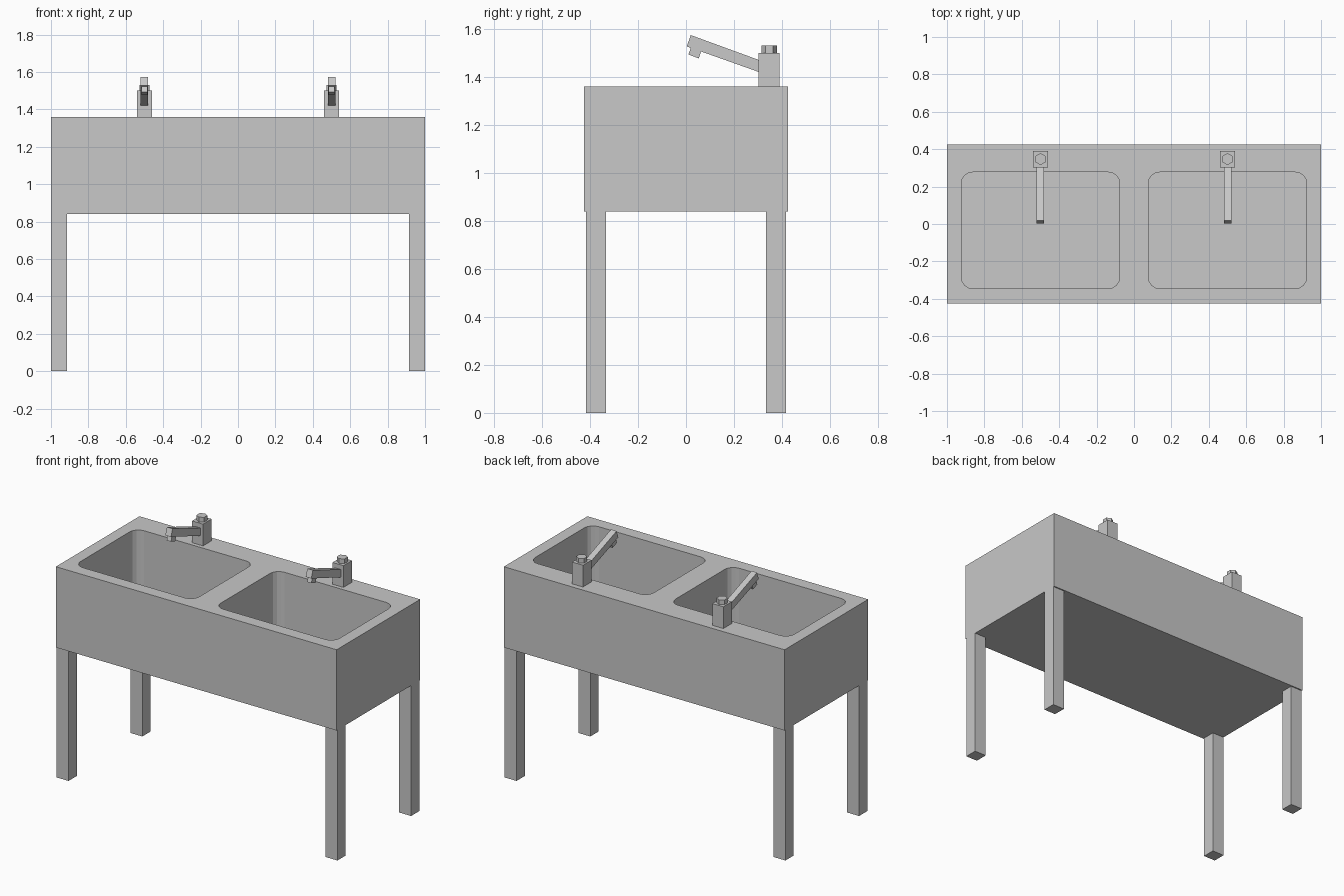
import bpy
import bmesh
from math import pi
from mathutils import Vector

if "Cube" in bpy.data.objects:
    bpy.data.objects.remove(bpy.data.objects["Cube"], do_unlink=True)

# Single grey finish
GREY = (0.58, 0.58, 0.58, 1)
grey = bpy.data.materials.new("grey_metal")
grey.use_nodes = True
grey.diffuse_color = GREY
grey.node_tree.nodes["Principled BSDF"].inputs["Base Color"].default_value = GREY


def finish(name, bm):
    bmesh.ops.recalc_face_normals(bm, faces=bm.faces)
    mesh = bpy.data.meshes.new(name)
    bm.to_mesh(mesh)
    bm.free()
    mesh.materials.append(grey)
    obj = bpy.data.objects.new(name, mesh)
    bpy.context.collection.objects.link(obj)
    return obj


def box_mesh(low, high):
    bm = bmesh.new()
    bmesh.ops.create_cube(bm, size=1)
    low, high = Vector(low), Vector(high)
    bmesh.ops.scale(bm, vec=high - low, verts=bm.verts)
    bmesh.ops.translate(bm, vec=(low + high) / 2, verts=bm.verts)
    return bm


def box(name, low, high):
    return finish(name, box_mesh(low, high))


def side_prism(name, profile, x, half_width):
    """Extrude a (y, z) profile across x."""
    bm = bmesh.new()
    face = bm.faces.new([bm.verts.new((x - half_width, y, z)) for y, z in profile])
    new = bmesh.ops.extrude_face_region(bm, geom=[face])["geom"]
    moved = [v for v in new if isinstance(v, bmesh.types.BMVert)]
    bmesh.ops.translate(bm, vec=(2 * half_width, 0, 0), verts=moved)
    return finish(name, bm)


BOTTOM, TOP = 0.84, 1.36
body = box("sink_body", (-1, -0.425, BOTTOM), (1, 0.425, TOP))

for side, label in ((-1, "right"), (1, "left")):
    # Basin hollow with rounded vertical corners
    cx = side * 0.5
    bm = box_mesh((cx - 0.423, -0.345, 0.92), (cx + 0.423, 0.277, TOP + 0.1))
    uprights = [e for e in bm.edges
                if abs(e.verts[0].co.z - e.verts[1].co.z) > 0.1]
    bmesh.ops.bevel(bm, geom=uprights, offset=0.06, segments=4,
                    profile=0.5, affect='EDGES')
    cutter = finish(label + "_basin_cutter", bm)
    cutter.hide_render = True
    cutter.hide_set(True)
    cut = body.modifiers.new(label + "_basin", 'BOOLEAN')
    cut.operation = 'DIFFERENCE'
    cut.solver = 'EXACT'
    cut.object = cutter

    # Tap block and hexagonal knob
    box(label + "_tap_block", (cx - 0.039, 0.303, TOP), (cx + 0.039, 0.39, 1.5))
    bm = bmesh.new()
    bmesh.ops.create_cone(bm, cap_ends=True, segments=6, radius1=0.032,
                          radius2=0.032, depth=0.03)
    bmesh.ops.translate(bm, vec=(cx, 0.347, 1.515), verts=bm.verts)
    finish(label + "_tap_knob", bm)

    # Sloping spout and its nozzle
    side_prism(label + "_spout", [(0.31, 1.418), (0.31, 1.468),
                                  (0.02, 1.574), (0.003, 1.527)], cx, 0.02)
    side_prism(label + "_nozzle", [(0.025, 1.535), (0.01, 1.493),
                                   (0.053, 1.477), (0.068, 1.52)], cx, 0.015)

    # Legs
    for end, place in ((-1, "front"), (1, "back")):
        xs = sorted((side * 0.915, side))
        ys = sorted((end * 0.333, end * 0.417))
        box(place + "_" + label + "_leg", (xs[0], ys[0], 0), (xs[1], ys[1], BOTTOM))

# Apply the basin cuts and discard the cutters
bpy.context.view_layer.update()
graph = bpy.context.evaluated_depsgraph_get()
carved = bpy.data.meshes.new_from_object(body.evaluated_get(graph))
body.modifiers.clear()
body.data = carved
for obj in list(bpy.data.objects):
    if obj.name.endswith("_basin_cutter"):
        bpy.data.objects.remove(obj, do_unlink=True)
